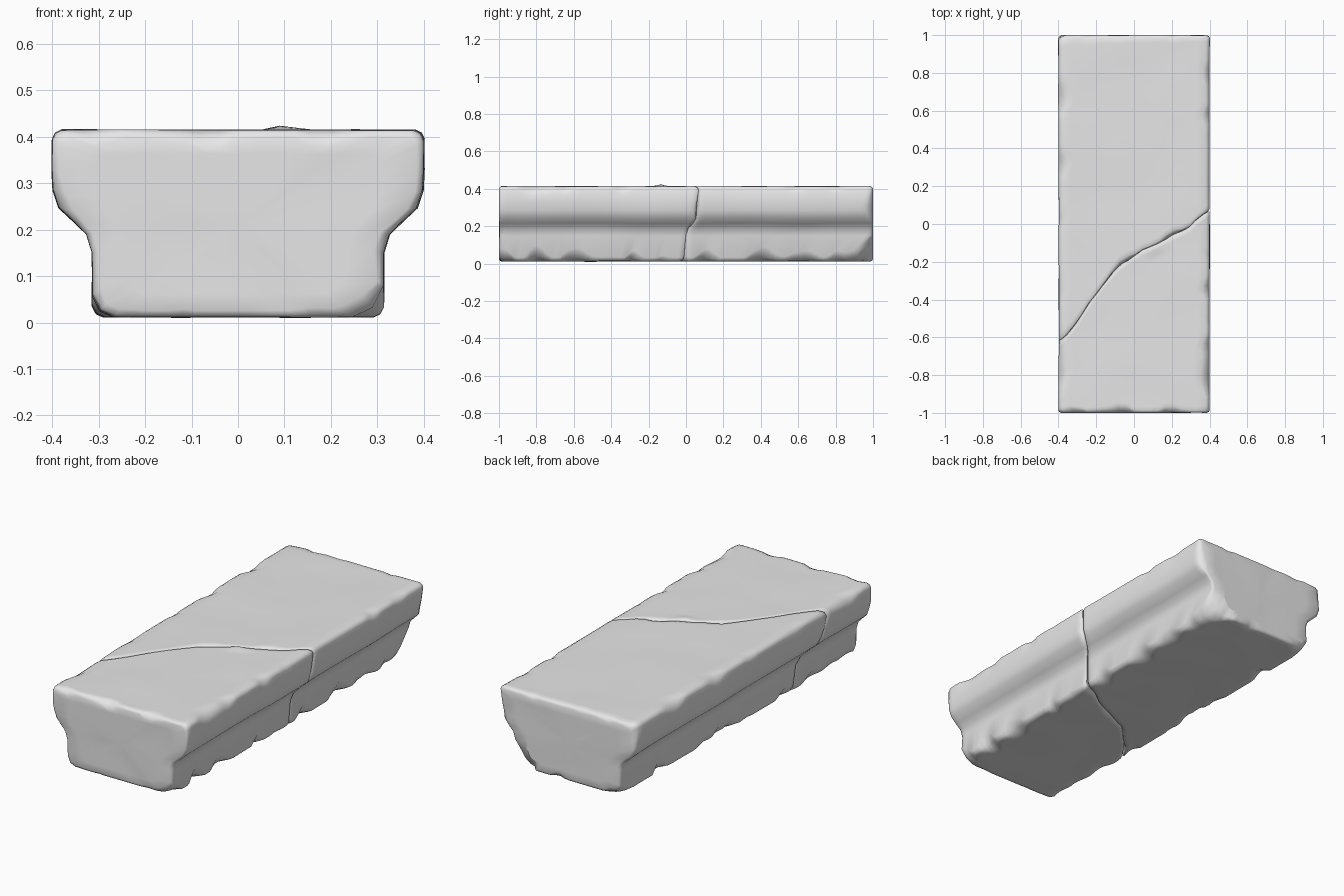
import bpy, bmesh
from mathutils import Vector, noise

cube = bpy.data.objects.get("Cube")
if cube:
    bpy.data.objects.remove(cube)

stone = bpy.data.materials.new("grey stone")
stone.use_nodes = True
GREY = (0.8, 0.8, 0.8, 1)
stone.diffuse_color = GREY
stone.node_tree.nodes["Principled BSDF"].inputs["Base Color"].default_value = GREY

CRACK = [(-0.41, -0.64), (-0.34, -0.58), (-0.24, -0.42), (-0.1, -0.24), (0, -0.17),
         (0.15, -0.09), (0.3, -0.01), (0.36, 0.05), (0.41, 0.075)]
TOP, BASE, WIDE, NARROW = 0.414, 0.012, 0.4, 0.313
ACROSS, RINGS = 18, 44


def rough(x, y, z, freq):
    return noise.noise(Vector((x, y, z)) * freq)


def crack(x, z):
    """Depth of the break at a given width and height."""
    x = max(-0.405, min(0.405, x))
    for (x0, y0), (x1, y1) in zip(CRACK, CRACK[1:]):
        if x <= x1:
            y = y0 + (y1 - y0) * (x - x0) / (x1 - x0)
            break
    y += 0.1 * max(0, -x / 0.4) * (1 - z / TOP)
    return y + 0.015 * rough(x, 3.1, z * 0.4, 14)


def chip(y, seed, small, large):
    """Worn width of a long edge."""
    return small + large * max(0, rough(seed, y, seed * 2, 9) + 0.1)


def section(y_left, y_right):
    """Cross-section loop with differently worn corners on each side."""
    sides = []
    for sign, y in ((1, y_right), (-1, y_left)):
        rt = chip(y, 5 + sign * 1.37, 0.02, 0.05)
        rb = chip(y, 9 + sign * 1.71, 0.022, 0.08)
        if sign > 0 and y > 0.85:
            rb += (y - 0.85) * 0.3
        pts = [(NARROW - rb, BASE), (NARROW - rb * 0.35, BASE + rb * 0.3),
               (NARROW, BASE + rb), (NARROW, 0.15), (0.325, 0.19), (0.35, 0.215),
               (0.384, 0.247), (0.397, 0.285), (WIDE, 0.33), (WIDE, TOP - rt),
               (WIDE - rt * 0.3, TOP - rt * 0.35), (WIDE - rt, TOP)]
        sides.append([(sign * x, z) for x, z in pts])
    right, left = sides

    def span(a, b):
        return [(a[0] + (b[0] - a[0]) * i / ACROSS, a[1]) for i in range(1, ACROSS)]
    return right + span(right[-1], left[-1]) + left[::-1] + span(left[0], right[0])


def inset(p, r):
    return (p[0] * (1 - r / 0.36), p[1] - r * (p[1] - 0.21) / 0.2)


def build(name, start, end):
    """Sweep the worn section between two end surfaces and close both ends."""
    bm = bmesh.new()
    loops = []

    def worn(p, surface, seed):
        r = 0.014 + 0.045 * max(0, rough(p[0], seed, p[1], 9))
        if surface is crack:
            return r * 0.7
        if seed > 1.5 and p[0] > 0.2 and p[1] < 0.1:
            r += 0.04
        return r

    def add(points):
        loops.append([bm.verts.new(p) for p in points])

    def cap(surface, profile, seed, direction):
        rings = []
        for k in (0.25, 0.5, 0.75, 1):
            ring = []
            for p in profile:
                x, z = p[0] * k, 0.21 + (p[1] - 0.21) * k
                if k == 1:
                    x, z = inset(p, worn(p, surface, seed))
                y = surface(x, z) + direction * 0.006 * max(0, rough(x, seed, z, 5))
                ring.append((x, y, z))
            rings.append(ring)
        mid = []
        for p in profile:
            r = worn(p, surface, seed)
            x, z = inset(p, r * 0.3)
            mid.append((x, surface(x, z) + direction * r * 0.35, z))
        return rings + [mid]

    def profile_at(t):
        ys = [start(x, 0.3) * (1 - t) + end(x, 0.3) * t for x in (-0.4, 0.4)]
        return section(*ys)

    for ring in cap(start, profile_at(0), 1, 1):
        add(ring)
    for i in range(RINGS + 1):
        t = i / RINGS
        points = []
        for p in profile_at(t):
            a = start(*p) + worn(p, start, 1)
            b = end(*p) - worn(p, end, 2)
            y = a + (b - a) * t
            x, z = p
            z += 0.003 * rough(x, y, z, 4)
            x += 0.004 * rough(x, y, z + 7, 4)
            points.append((x, y, z))
        add(points)
    for ring in reversed(cap(end, profile_at(1), 2, -1)):
        add(ring)

    n = len(loops[0])
    for a, b in zip(loops, loops[1:]):
        for i in range(n):
            j = (i + 1) % n
            bm.faces.new((a[i], a[j], b[j], b[i]))
    for ring, surface in ((loops[0], start), (loops[-1], end)):
        hub = bm.verts.new((0, surface(0, 0.21), 0.21))
        for i in range(n):
            bm.faces.new((ring[i], ring[(i + 1) % n], hub))

    # Small raised splinter beside the break
    if end is crack:
        for v in bm.verts:
            if v.co.z > 0.4:
                d = (v.co - Vector((0.1, -0.13, v.co.z))).length
                v.co.z += max(0, 0.012 * (1 - d / 0.05))

    bmesh.ops.recalc_face_normals(bm, faces=bm.faces)
    mesh = bpy.data.meshes.new(name)
    bm.to_mesh(mesh)
    bm.free()
    mesh.materials.append(stone)
    obj = bpy.data.objects.new(name, mesh)
    bpy.context.collection.objects.link(obj)
    bpy.ops.object.select_all(action='DESELECT')
    obj.select_set(True)
    bpy.context.view_layer.objects.active = obj
    bpy.ops.object.shade_smooth_by_angle(angle=0.9)


build("front_stone_block", lambda x, z: -1.0, crack)
build("back_stone_block", crack, lambda x, z: 1.0)
